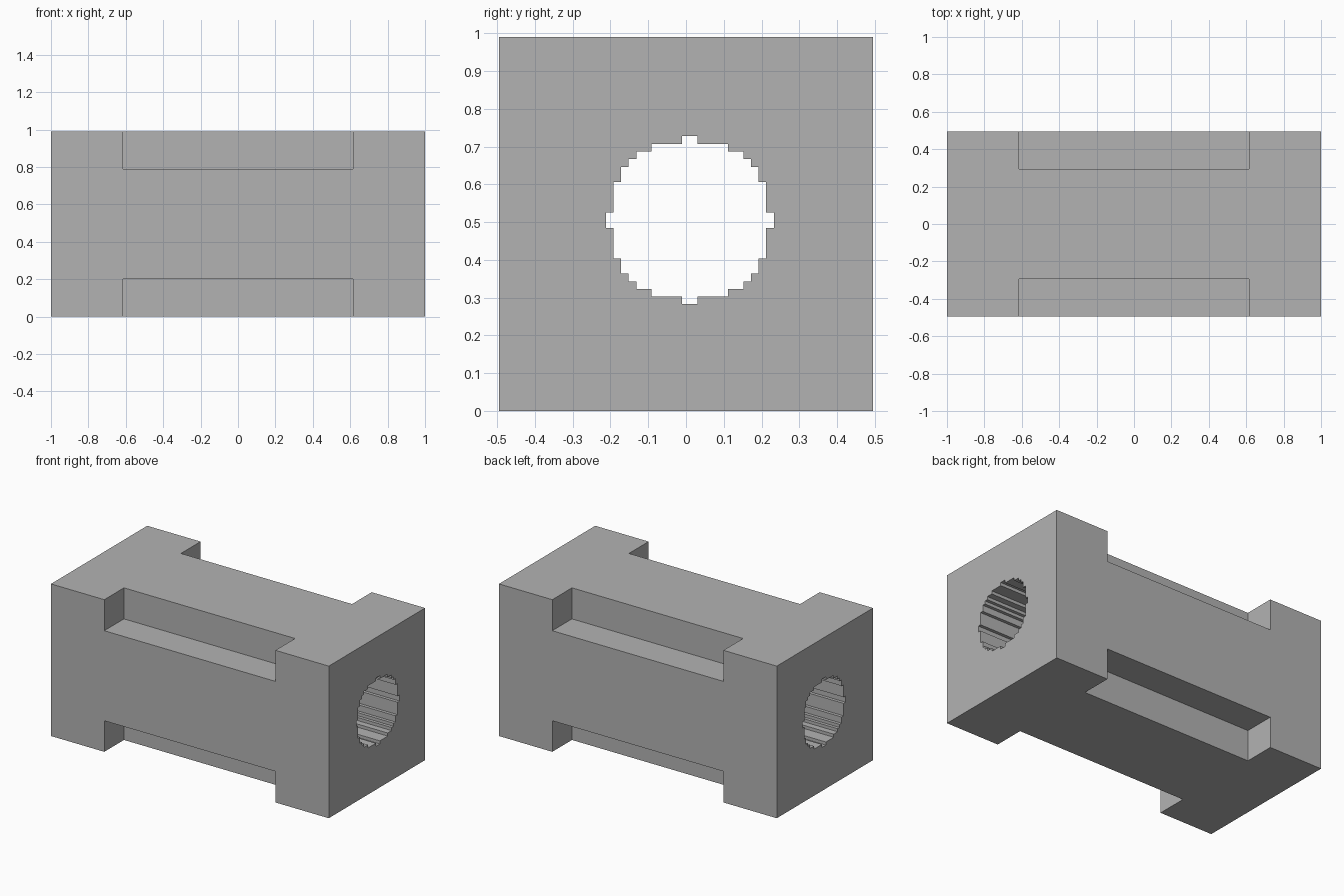
import bpy
import bmesh
from mathutils import Vector

default = bpy.data.objects.get("Cube")
if default:
    bpy.data.objects.remove(default, do_unlink=True)

UNIT = 2 / 99            # step size shared by all dimensions
SIDE = 49 * UNIT         # square section of the block
NOTCH = 10 * UNIT        # notch depth
NOTCH_HALF = 30.5 * UNIT  # notch half length

grey = bpy.data.materials.new("mid grey")
grey.use_nodes = True
colour = (0.45, 0.45, 0.45, 1)
grey.diffuse_color = colour
grey.node_tree.nodes["Principled BSDF"].inputs["Base Color"].default_value = colour


def add_object(name, bm):
    bmesh.ops.recalc_face_normals(bm, faces=bm.faces)
    mesh = bpy.data.meshes.new(name)
    bm.to_mesh(mesh)
    bm.free()
    mesh.materials.append(grey)
    obj = bpy.data.objects.new(name, mesh)
    bpy.context.collection.objects.link(obj)
    return obj


def box(name, centre, size):
    bm = bmesh.new()
    bmesh.ops.create_cube(bm, size=1)
    bmesh.ops.scale(bm, vec=size, verts=bm.verts)
    bmesh.ops.translate(bm, vec=centre, verts=bm.verts)
    return add_object(name, bm)


def prism_x(name, profile, half_length):
    bm = bmesh.new()
    face = bm.faces.new([bm.verts.new((-half_length, y, z)) for y, z in profile])
    new = bmesh.ops.extrude_face_region(bm, geom=[face])["geom"]
    bmesh.ops.translate(bm, vec=Vector((2 * half_length, 0, 0)),
                        verts=[v for v in new if isinstance(v, bmesh.types.BMVert)])
    return add_object(name, bm)


def cut(target, cutter):
    cutter.hide_render = True
    mod = target.modifiers.new("cut", "BOOLEAN")
    mod.operation = "DIFFERENCE"
    mod.solver = "EXACT"
    mod.object = cutter
    bpy.context.view_layer.objects.active = target
    bpy.ops.object.modifier_apply(modifier=mod.name)
    bpy.data.objects.remove(cutter, do_unlink=True)


# Main block
block = box("block", (0, 0, SIDE / 2), (2, SIDE, SIDE))

# Notches along the four long edges
for sy in (-1, 1):
    for sz in (-1, 1):
        centre = (0, sy * SIDE / 2, SIDE / 2 + sz * SIDE / 2)
        cut(block, box("notch_cutter", centre, (2 * NOTCH_HALF, 2 * NOTCH, 2 * NOTCH)))

# Stepped round bore: one quadrant of corners, turned four times
quadrant = [(11, 1), (10, 1), (10, 5), (9, 5), (9, 7), (8, 7), (8, 8),
            (7, 8), (7, 9), (5, 9), (5, 10), (1, 10), (1, 11)]
ring = []
for turn in range(4):
    ring += quadrant
    quadrant = [(-b, a) for a, b in quadrant]
bore = [((a + 0.5) * UNIT, SIDE / 2 + (b + 0.5) * UNIT) for a, b in ring]
cut(block, prism_x("bore_cutter", bore, 1.2))
